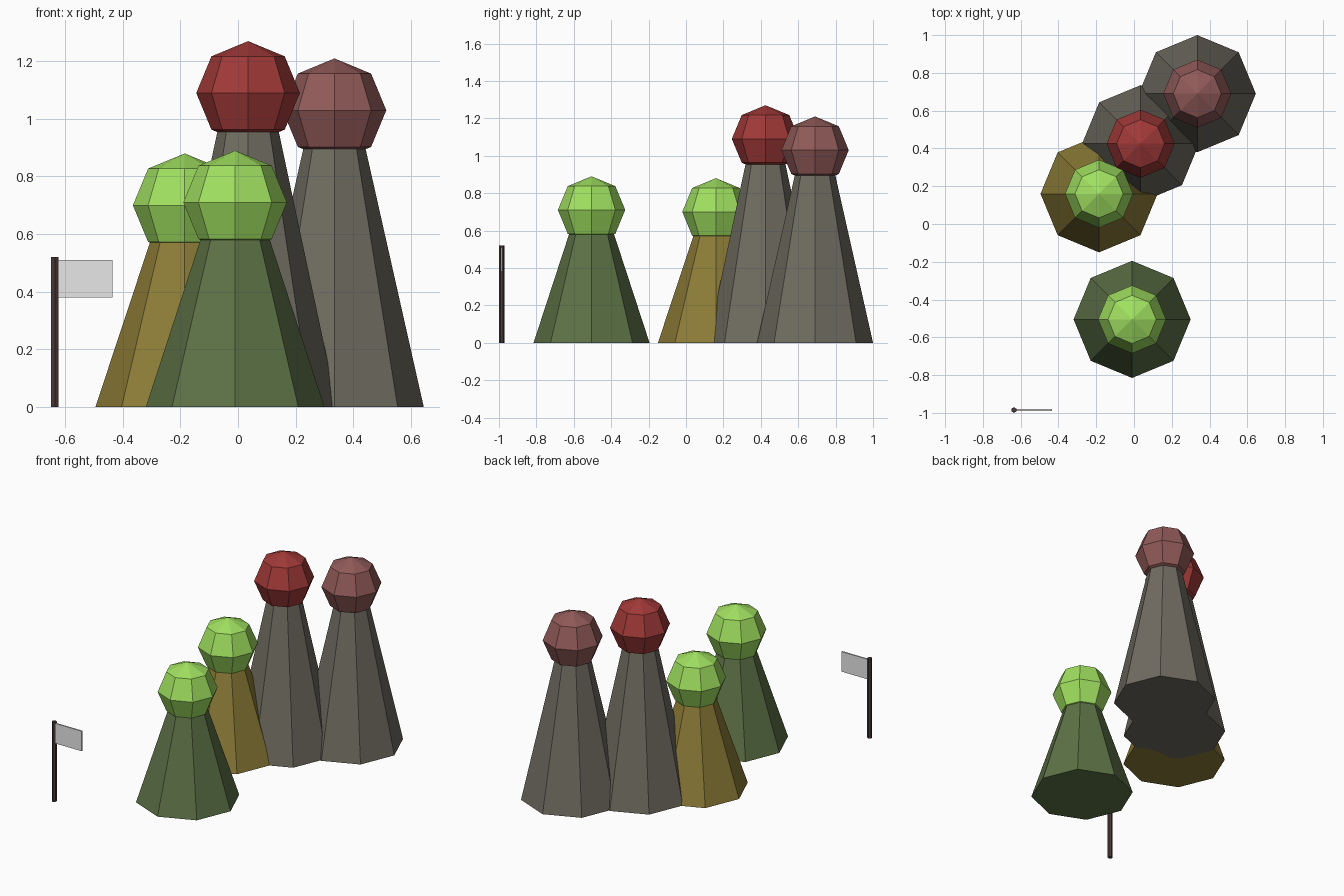
import bpy, bmesh, math
from mathutils import Matrix

if "Cube" in bpy.data.objects:
    bpy.data.objects.remove(bpy.data.objects["Cube"])


def material(name, rgb):
    """Flat colour from 0-255 sRGB, stored as linear."""
    m = bpy.data.materials.new(name)
    lin = [((c / 255 + 0.055) / 1.055) ** 2.4 for c in rgb]
    m.diffuse_color = (*lin, 1)
    m.use_nodes = True
    m.node_tree.nodes["Principled BSDF"].inputs["Base Color"].default_value = m.diffuse_color
    return m


GREY = material("stone grey", (112, 108, 97))
MOSS = material("moss green", (93, 114, 70))
OCHRE = material("ochre", (142, 125, 55))
LIME = material("lime green", (160, 224, 96))
RED = material("deep red", (160, 57, 56))
MAROON = material("dusty maroon", (144, 90, 88))
DARK = material("dark wood", (74, 57, 54))
PALE = material("flag white", (232, 232, 232))


def add_object(name, bm, loc, mat):
    mesh = bpy.data.meshes.new(name)
    bm.to_mesh(mesh)
    bm.free()
    mesh.materials.append(mat)
    ob = bpy.data.objects.new(name, mesh)
    ob.location = loc
    bpy.context.collection.objects.link(ob)
    return ob


def cone(name, x, y, height, r1, r2, sides, mat):
    bm = bmesh.new()
    bmesh.ops.create_cone(bm, cap_ends=True, segments=sides, radius1=r1, radius2=r2,
                          depth=height, matrix=Matrix.Translation((0, 0, height / 2)))
    add_object(name, bm, (x, y, 0), mat)


def ball(name, loc, radius, mat):
    bm = bmesh.new()
    bmesh.ops.create_uvsphere(bm, u_segments=8, v_segments=4, radius=radius)
    add_object(name, bm, loc, mat)


# Pawn-like figures: tapered body running up to the centre of a faceted head
figures = [
    ("front", -0.01, -0.505, 0.71, MOSS, LIME),
    ("left", -0.185, 0.16, 0.70, OCHRE, LIME),
    ("middle", 0.035, 0.425, 1.09, GREY, RED),
    ("back", 0.335, 0.69, 1.03, GREY, MAROON),
]
for name, x, y, h, body, head in figures:
    cone(name + "_body", x, y, h, 0.31, 0.078, 8, body)
    ball(name + "_head", (x, y, h), 0.18, head)

# Flag pole
cone("flag_pole", -0.636, -0.985, 0.52, 0.015, 0.015, 6, DARK)

# Flag panel
bm = bmesh.new()
bmesh.ops.create_cube(bm, size=1, matrix=Matrix.Diagonal((0.2, 0.01, 0.13, 1)))
add_object("flag", bm, (-0.535, -0.985, 0.445), PALE)
